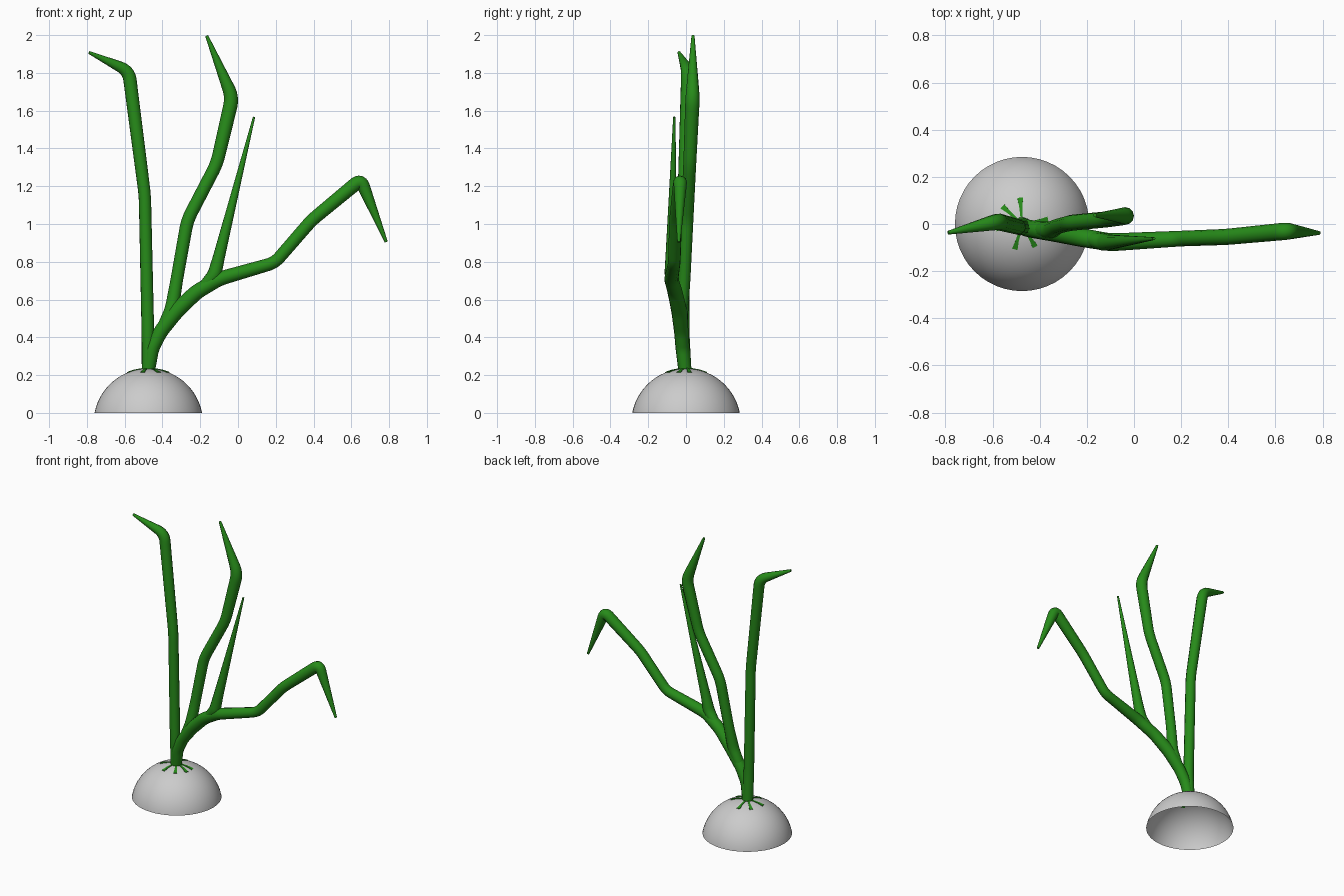
import bpy, bmesh
from math import sin, cos, radians, sqrt
from mathutils import Vector

if "Cube" in bpy.data.objects:
    bpy.data.objects.remove(bpy.data.objects["Cube"])

green = bpy.data.materials.new("leaf_green")
green.diffuse_color = (0.02, 0.26, 0.01, 1)
green.use_nodes = True
green.node_tree.nodes["Principled BSDF"].inputs["Base Color"].default_value = green.diffuse_color
CX, R, CZ = -0.475, 0.29, -0.055   # dome sphere: x centre, radius, z centre


def mesh_object(name, bm, mat=None):
    me = bpy.data.meshes.new(name)
    bm.to_mesh(me)
    bm.free()
    ob = bpy.data.objects.new(name, me)
    bpy.context.collection.objects.link(ob)
    if mat:
        me.materials.append(mat)
    return ob


def stalk(name, pts, d=0.08):
    """Tapered tube along (x, y, z, radius) points with rounded corners."""
    pts = [Vector(p) for p in pts]
    path = [pts[0]]
    for a, p, b in zip(pts, pts[1:], pts[2:]):
        for q in (a, b):
            t = min(0.45, d / (q - p).length)
            path.append(p.lerp(q, t))
            if q is a:
                path.append(p)
    path.append(pts[-1])
    cu = bpy.data.curves.new(name, 'CURVE')
    cu.dimensions = '3D'
    cu.bevel_depth = 1.0
    cu.bevel_resolution = 4
    cu.use_fill_caps = True
    sp = cu.splines.new('NURBS')
    sp.points.add(len(path) - 1)
    for cp, p in zip(sp.points, path):
        cp.co = (p[0], p[1], p[2], 1)
        cp.radius = p[3]
    sp.order_u = 3
    sp.use_endpoint_u = True
    sp.resolution_u = 6
    cu.materials.append(green)
    ob = bpy.data.objects.new(name, cu)
    bpy.context.collection.objects.link(ob)
    bpy.ops.object.select_all(action='DESELECT')
    ob.select_set(True)
    bpy.context.view_layer.objects.active = ob
    bpy.ops.object.convert(target='MESH')
    bpy.ops.object.shade_smooth_by_angle(angle=radians(50))


# Open half dome
bm = bmesh.new()
bmesh.ops.create_uvsphere(bm, u_segments=48, v_segments=32, radius=R)
bmesh.ops.translate(bm, verts=bm.verts, vec=(CX, 0, CZ))
bmesh.ops.bisect_plane(bm, geom=bm.verts[:] + bm.edges[:] + bm.faces[:],
                       plane_co=(0, 0, 0), plane_no=(0, 0, 1), clear_inner=True)
for f in bm.faces:
    f.smooth = True
mesh_object("dome", bm)

# Leaves and branching stem
stalk("left_leaf", [
    (-0.475, -0.005, 0.21, .035), (-0.477, -0.015, 0.42, .034),
    (-0.493, -0.012, 1.15, .033), (-0.578, 0.01, 1.81, .036),
    (-0.788, -0.037, 1.908, .008)], 0.1)
stalk("main_stem", [
    (-0.475, -0.005, 0.22, .035), (-0.455, -0.018, 0.34, .037),
    (-0.41, -0.025, 0.43, .038), (-0.33, -0.035, 0.535, .042),
    (-0.22, -0.058, 0.64, .04), (-0.10, -0.078, 0.71, .038),
    (0.195, -0.062, 0.795, .033), (0.39, -0.055, 1.02, .034),
    (0.65, -0.03, 1.235, .037), (0.785, -0.038, 0.905, .008)])
stalk("middle_leaf", [
    (-0.40, -0.025, 0.44, .034), (-0.35, -0.025, 0.55, .037),
    (-0.325, -0.01, 0.70, .033), (-0.268, 0.005, 1.02, .034),
    (-0.112, 0.02, 1.32, .034), (-0.03, 0.035, 1.67, .038),
    (-0.166, 0.037, 1.997, .008)], 0.1)
stalk("thin_leaf", [
    (-0.20, -0.06, 0.645, .03), (-0.125, -0.077, 0.73, .038),
    (-0.10, -0.077, 0.83, .032), (0.085, -0.062, 1.567, .006)])

# Small flared rootlets lying on the dome around the stem
bm = bmesh.new()
for ang in (10, 94, 138, 190, 254, 300, 340):
    a = radians(ang)
    rows = []
    for r, w in ((0.03, 0.005), (0.075, 0.007), (0.112, 0.012)):
        z = CZ + sqrt(R * R - r * r) + 0.004
        rows.append([bm.verts.new((CX + r * cos(a) - s * w * sin(a),
                                   r * sin(a) + s * w * cos(a), z)) for s in (-1, 1)])
    for p, q in zip(rows, rows[1:]):
        bm.faces.new((p[0], q[0], q[1], p[1]))
roots = mesh_object("rootlets", bm, green)
sol = roots.modifiers.new("thickness", 'SOLIDIFY')
sol.thickness = 0.006
